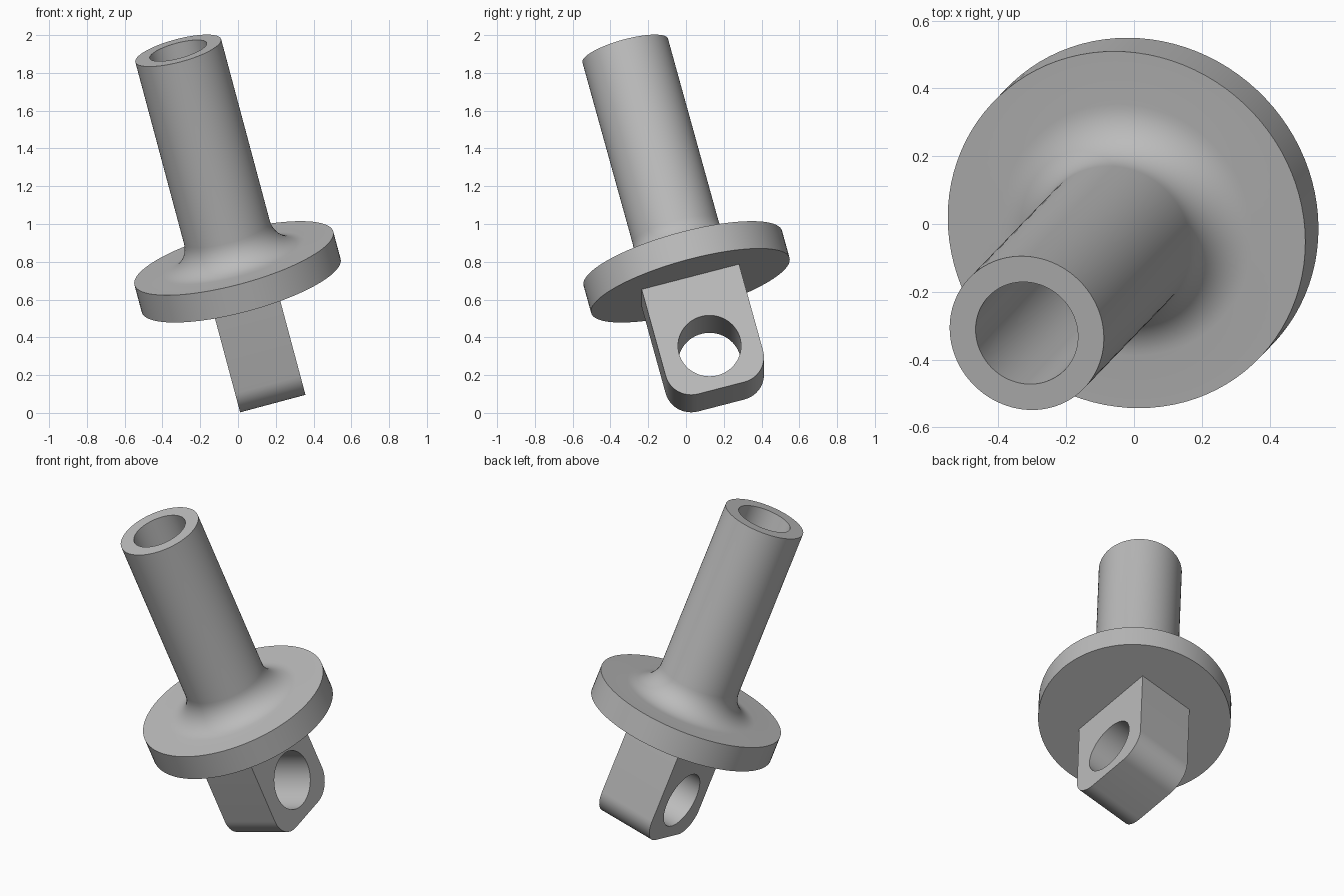
import bpy, bmesh
from math import sin, cos, pi, radians
from mathutils import Vector

if "Cube" in bpy.data.objects:
    bpy.data.objects.remove(bpy.data.objects["Cube"], do_unlink=True)

grey = bpy.data.materials.new("plain grey")
grey.use_nodes = True
colour = (0.5, 0.5, 0.5, 1)
grey.diffuse_color = colour
grey.node_tree.nodes["Principled BSDF"].inputs["Base Color"].default_value = colour

ORIGIN = (-0.022, -0.017, 0.819)          # centre of the flange's upper face
TILT = (radians(15), radians(-15), 0)


def arc(cx, cy, r, start, end, steps):
    """Points along an arc, angles in degrees."""
    angles = [radians(start + (end - start) * i / steps) for i in range(steps + 1)]
    return [(cx + r * cos(a), cy + r * sin(a)) for a in angles]


def finish(bm, name):
    """Turn the bmesh into a tilted, smooth-shaded object."""
    bmesh.ops.recalc_face_normals(bm, faces=bm.faces)
    mesh = bpy.data.meshes.new(name)
    bm.to_mesh(mesh)
    bm.free()
    mesh.materials.append(grey)
    ob = bpy.data.objects.new(name, mesh)
    bpy.context.collection.objects.link(ob)
    ob.location, ob.rotation_euler = ORIGIN, TILT
    bpy.ops.object.select_all(action="DESELECT")
    ob.select_set(True)
    bpy.context.view_layer.objects.active = ob
    bpy.ops.object.shade_smooth_by_angle(angle=radians(30))


# Flange, fillet and hollow tube, turned from one profile
tube_r, bore_r, tube_top = 0.235, 0.156, 1.178
flange_r, flange_t, fillet = 0.545, 0.155, 0.15
profile = [(0, -flange_t), (flange_r, -flange_t), (flange_r, 0)]
profile += arc(tube_r + fillet, fillet, fillet, 270, 180, 12)
profile += [(tube_r, tube_top), (bore_r, tube_top), (bore_r, 0), (0, 0)]
bm = bmesh.new()
verts = [bm.verts.new((r, 0, z)) for r, z in profile]
edges = [bm.edges.new(pair) for pair in zip(verts, verts[1:])]
bmesh.ops.spin(bm, geom=verts + edges, axis=(0, 0, 1), cent=(0, 0, 0),
               angle=2 * pi, steps=96, use_merge=True)
bmesh.ops.remove_doubles(bm, verts=bm.verts, dist=0.0001)
finish(bm, "flanged_tube")

# Lug below the flange: rounded lower corners and a cross hole
half_x, half_y, bottom, corner = 0.179, 0.267, -0.786, 0.14
hole_r, hole_z = 0.167, -0.547
outline = [(half_y, -flange_t + 0.005), (-half_y, -flange_t + 0.005)]
outline += arc(corner - half_y, bottom + corner, corner, 180, 270, 12)
outline += arc(half_y - corner, bottom + corner, corner, 270, 360, 12)
hole = arc(0, hole_z, hole_r, 0, 360, 64)[:-1]
bm = bmesh.new()
rim = []
for loop in (outline, hole):
    ring = [bm.verts.new((-half_x, y, z)) for y, z in loop]
    rim += [bm.edges.new((v, ring[i - 1])) for i, v in enumerate(ring)]
bmesh.ops.triangle_fill(bm, edges=rim, use_beauty=True, normal=(-1, 0, 0))
block = bmesh.ops.extrude_face_region(bm, geom=bm.faces[:], use_keep_orig=True)
moved = [g for g in block["geom"] if isinstance(g, bmesh.types.BMVert)]
bmesh.ops.translate(bm, verts=moved, vec=Vector((2 * half_x, 0, 0)))
finish(bm, "lug")
